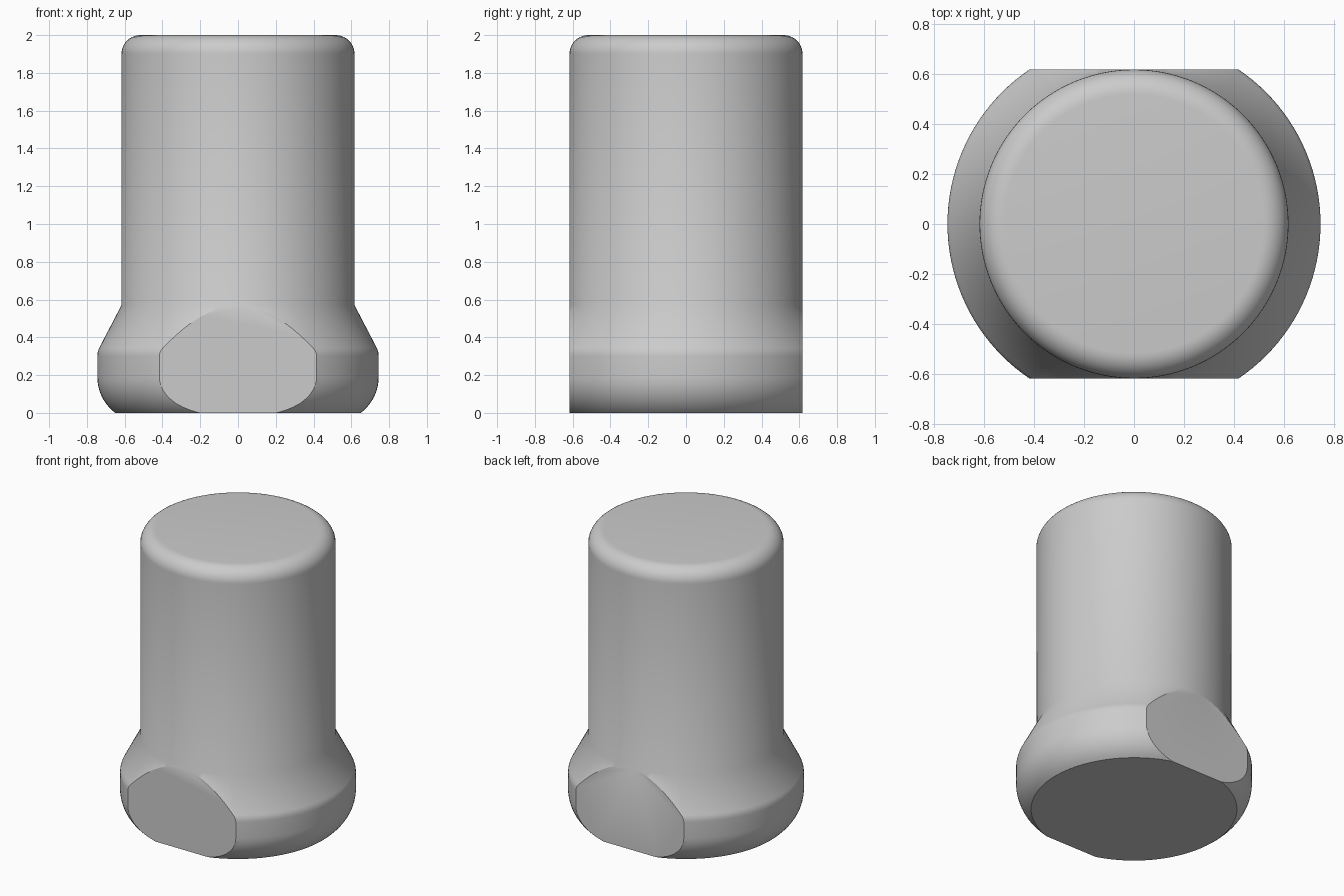
import bpy, bmesh, math
from math import sin, cos, radians

cube = bpy.data.objects.get("Cube")
if cube:
    bpy.data.objects.remove(cube, do_unlink=True)

BODY_R, FLANGE_R, FLAT_Y, HEIGHT = 0.617, 0.745, 0.618, 2.0
SEGMENTS = 128


def arc(cx, cz, r, start, end, steps):
    """Points of an arc in the radius/height plane."""
    angles = [radians(start + (end - start) * i / steps) for i in range(steps + 1)]
    return [(cx + r * cos(a), cz + r * sin(a)) for a in angles]


# Profile: rounded foot, short band, cone, straight body, rounded top edge
profile = [(0, 0)]
profile += arc(FLANGE_R - 0.2375, 0.19, 0.2375, -53.13, 0, 10)
profile += arc(FLANGE_R - 0.1, 0.3, 0.1, 0, 27, 4)
profile += [(BODY_R, 0.57)]
profile += arc(BODY_R - 0.1, HEIGHT - 0.1, 0.1, 0, 90, 10)
profile += [(0, HEIGHT)]

# Lathe the profile
bm = bmesh.new()
verts = [bm.verts.new((r, 0, z)) for r, z in profile]
edges = [bm.edges.new(pair) for pair in zip(verts, verts[1:])]
bmesh.ops.spin(bm, geom=verts + edges, cent=(0, 0, 0), axis=(0, 0, 1),
               angle=math.tau, steps=SEGMENTS, use_merge=True)
bmesh.ops.remove_doubles(bm, verts=bm.verts, dist=0.0001)

# Cut and cap the two wrench flats, front and back
for side in (-1, 1):
    cut = bmesh.ops.bisect_plane(
        bm, geom=bm.verts[:] + bm.edges[:] + bm.faces[:], dist=0.00001,
        plane_co=(0, side * FLAT_Y, 0), plane_no=(0, side, 0), clear_outer=True)
    rim = [e for e in cut["geom_cut"] if isinstance(e, bmesh.types.BMEdge)]
    bmesh.ops.holes_fill(bm, edges=rim, sides=0)

bmesh.ops.recalc_face_normals(bm, faces=bm.faces)
mesh = bpy.data.meshes.new("flanged_cap")
bm.to_mesh(mesh)
bm.free()
cap = bpy.data.objects.new("flanged_cap", mesh)
bpy.context.collection.objects.link(cap)

# Plain grey material
grey = bpy.data.materials.new("plain grey")
grey.use_nodes = True
colour = (0.6, 0.6, 0.6, 1)
grey.diffuse_color = colour
grey.node_tree.nodes["Principled BSDF"].inputs["Base Color"].default_value = colour
mesh.materials.append(grey)

# Smooth the round surfaces, keep the flat ends and flats crisp
bpy.ops.object.select_all(action="DESELECT")
cap.select_set(True)
bpy.context.view_layer.objects.active = cap
bpy.ops.object.shade_smooth_by_angle(angle=radians(30))
